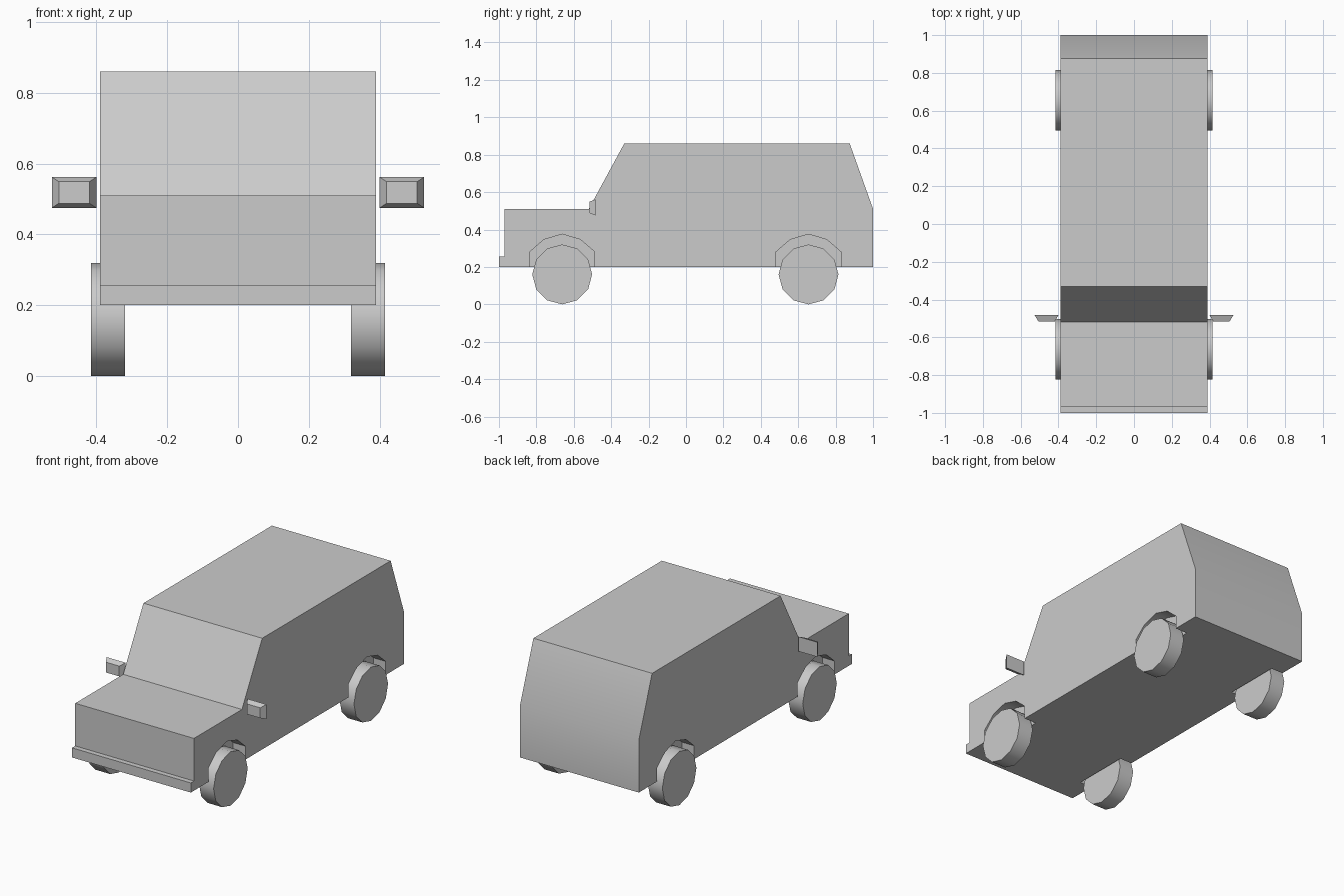
import bpy, math

if "Cube" in bpy.data.objects:
    bpy.data.objects.remove(bpy.data.objects["Cube"])


def prism(name, profile, x0, x1):
    """Extrude a (y, z) outline along x."""
    n = len(profile)
    verts = [(x, y, z) for x in (x0, x1) for y, z in profile]
    faces = [tuple(range(n))[::-1], tuple(range(n, 2 * n))]
    faces += [(i, (i + 1) % n, n + (i + 1) % n, n + i) for i in range(n)]
    me = bpy.data.meshes.new(name)
    me.from_pydata(verts, [], faces)
    ob = bpy.data.objects.new(name, me)
    bpy.context.collection.objects.link(ob)
    # consistent outward normals
    select(ob)
    bpy.ops.object.mode_set(mode='EDIT')
    bpy.ops.mesh.select_all(action='SELECT')
    bpy.ops.mesh.normals_make_consistent(inside=False)
    bpy.ops.object.mode_set(mode='OBJECT')
    return ob


def select(ob):
    bpy.ops.object.select_all(action='DESELECT')
    ob.select_set(True)
    bpy.context.view_layer.objects.active = ob


def smooth(ob):
    select(ob)
    bpy.ops.object.shade_smooth_by_angle(angle=math.radians(35))


# Body shell with bumper, bonnet, windscreen, roof and tailgate
body = prism("body", [(-1, 0.2), (-1, 0.257), (-0.97, 0.257), (-0.97, 0.51),
                      (-0.52, 0.51), (-0.33, 0.86), (0.875, 0.86),
                      (1, 0.51), (1, 0.2)], -0.39, 0.39)

# Wheel arches cut into both sides
arch = [(-0.174, 0.1), (-0.174, 0.28), (-0.098, 0.346), (0, 0.375),
        (0.098, 0.346), (0.174, 0.28), (0.174, 0.1)]
axles = ((-0.662, "front"), (0.655, "rear"))
sides = ((-1, "right"), (1, "left"))
for yc, end in axles:
    for s, side in sides:
        cutter = prism("arch_cutter", [(y + yc, z) for y, z in arch], s * 0.31, s * 0.5)
        cutter.hide_render = True
        mod = body.modifiers.new("arch", 'BOOLEAN')
        mod.operation, mod.solver, mod.object = 'DIFFERENCE', 'EXACT', cutter
        select(body)
        bpy.ops.object.modifier_apply(modifier=mod.name)
        bpy.data.objects.remove(cutter)
smooth(body)

# Twelve-sided wheels
tyre = [(0.16 * math.cos(i * math.pi / 6), 0.16 + 0.16 * math.sin(i * math.pi / 6))
        for i in range(12)]
for yc, end in axles:
    for s, side in sides:
        smooth(prism(f"{end}_{side}_wheel", [(y + yc, z) for y, z in tyre],
                     s * 0.32, s * 0.415))

# Door mirrors: boxes tapering toward the front
for s, side in sides:
    mirror = prism(f"{side}_door_mirror", [(-0.515, 0.475), (-0.515, 0.562),
                                           (-0.483, 0.562), (-0.483, 0.475)],
                   s * 0.40, s * 0.526)
    for v in mirror.data.vertices:
        if v.co.y < -0.5:
            v.co.x = s * (0.463 + (abs(v.co.x) - 0.463) * 0.69)
            v.co.z = 0.5185 + (v.co.z - 0.5185) * 0.7
